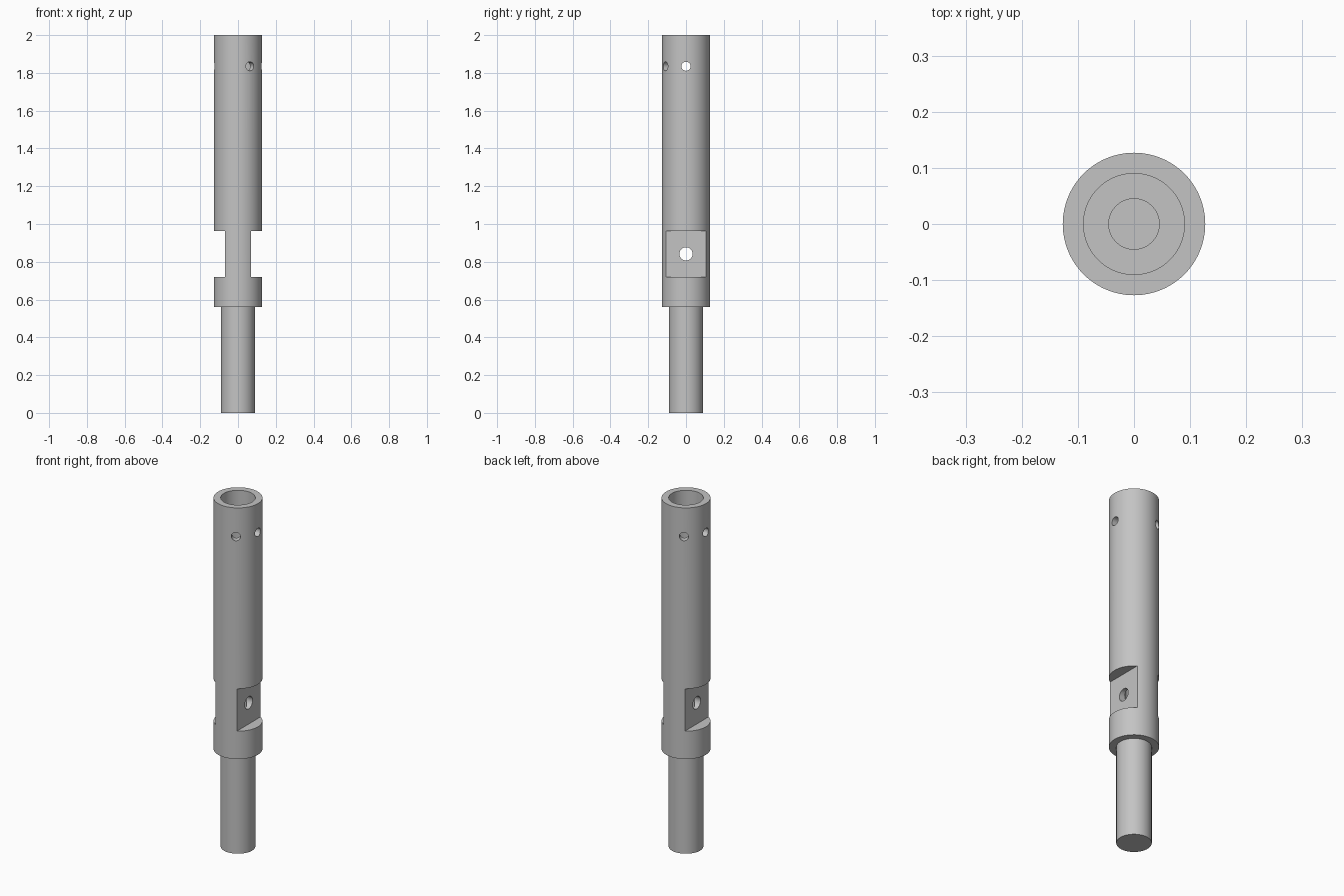
import bpy, bmesh, math
from mathutils import Matrix, Vector

cube = bpy.data.objects.get("Cube")
if cube:
    bpy.data.objects.remove(cube, do_unlink=True)

# Main dimensions
R_BODY, R_STEM, R_BORE, R_PILOT = 0.127, 0.09, 0.09, 0.045
Z_SHOULDER, Z_TOP = 0.56, 2.0
Z_BORE, Z_PILOT = 1.04, 0.72
FLAT_X, FLAT_LOW, FLAT_HIGH = 0.068, 0.72, 0.963
SEGMENTS = 96

steel = bpy.data.materials.new("grey_steel")
steel.use_nodes = True
colour = (0.55, 0.55, 0.55, 1)
steel.diffuse_color = colour
steel.node_tree.nodes["Principled BSDF"].inputs["Base Color"].default_value = colour


def finish(name, bm):
    bmesh.ops.recalc_face_normals(bm, faces=bm.faces)
    mesh = bpy.data.meshes.new(name)
    bm.to_mesh(mesh)
    bm.free()
    mesh.materials.append(steel)
    obj = bpy.data.objects.new(name, mesh)
    bpy.context.collection.objects.link(obj)
    return obj


def lathe(name, profile):
    """Closed solid turned about z; the first and last rings are capped."""
    bm = bmesh.new()
    rings = []
    for r, z in profile:
        angles = [2 * math.pi * i / SEGMENTS for i in range(SEGMENTS)]
        rings.append([bm.verts.new((r * math.cos(a), r * math.sin(a), z)) for a in angles])
    for low, high in zip(rings, rings[1:]):
        for i in range(SEGMENTS):
            j = (i + 1) % SEGMENTS
            bm.faces.new((low[i], low[j], high[j], high[i]))
    bm.faces.new(rings[0])
    bm.faces.new(rings[-1])
    return finish(name, bm)


def cut(target, cutter):
    mod = target.modifiers.new("cut", "BOOLEAN")
    mod.operation, mod.solver, mod.object = "DIFFERENCE", "EXACT", cutter
    bpy.context.view_layer.objects.active = target
    bpy.ops.object.modifier_apply(modifier=mod.name)
    bpy.data.objects.remove(cutter, do_unlink=True)


def drill(name, radius, z, azimuth):
    """Horizontal rod running right through the axis."""
    bm = bmesh.new()
    place = (Matrix.Translation((0, 0, z)) @ Matrix.Rotation(math.radians(azimuth), 4, "Z")
             @ Matrix.Rotation(math.pi / 2, 4, "Y"))
    bmesh.ops.create_cone(bm, cap_ends=True, segments=32, radius1=radius,
                          radius2=radius, depth=0.5, matrix=place)
    return finish(name, bm)


# Turned body: stem, shoulder, sleeve, open bore and pilot hole
body = lathe("socket_shaft", [
    (R_STEM, 0), (R_STEM, Z_SHOULDER), (R_BODY, Z_SHOULDER), (R_BODY, FLAT_LOW - 0.03),
    (R_BODY, Z_TOP), (R_BORE, Z_TOP), (R_BORE, Z_BORE),
    (R_PILOT, Z_BORE), (R_PILOT, Z_PILOT)])

# Milled flats on both sides
for side in (-1, 1):
    bm = bmesh.new()
    bmesh.ops.create_cube(bm, size=1)
    bmesh.ops.scale(bm, vec=(0.2, 0.4, FLAT_HIGH - FLAT_LOW), verts=bm.verts)
    centre = Vector((side * (FLAT_X + 0.1), 0, (FLAT_LOW + FLAT_HIGH) / 2))
    bmesh.ops.translate(bm, vec=centre, verts=bm.verts)
    cut(body, finish("flat_cutter", bm))

# Cross hole through the flats, and two pin holes through the sleeve
cut(body, drill("cross_hole_cutter", 0.035, 0.842, 0))
for azimuth in (0, -60):
    cut(body, drill("pin_hole_cutter", 0.024, 1.835, azimuth))

bpy.ops.object.select_all(action="DESELECT")
body.select_set(True)
bpy.context.view_layer.objects.active = body
bpy.ops.object.shade_smooth_by_angle(angle=math.radians(30))
